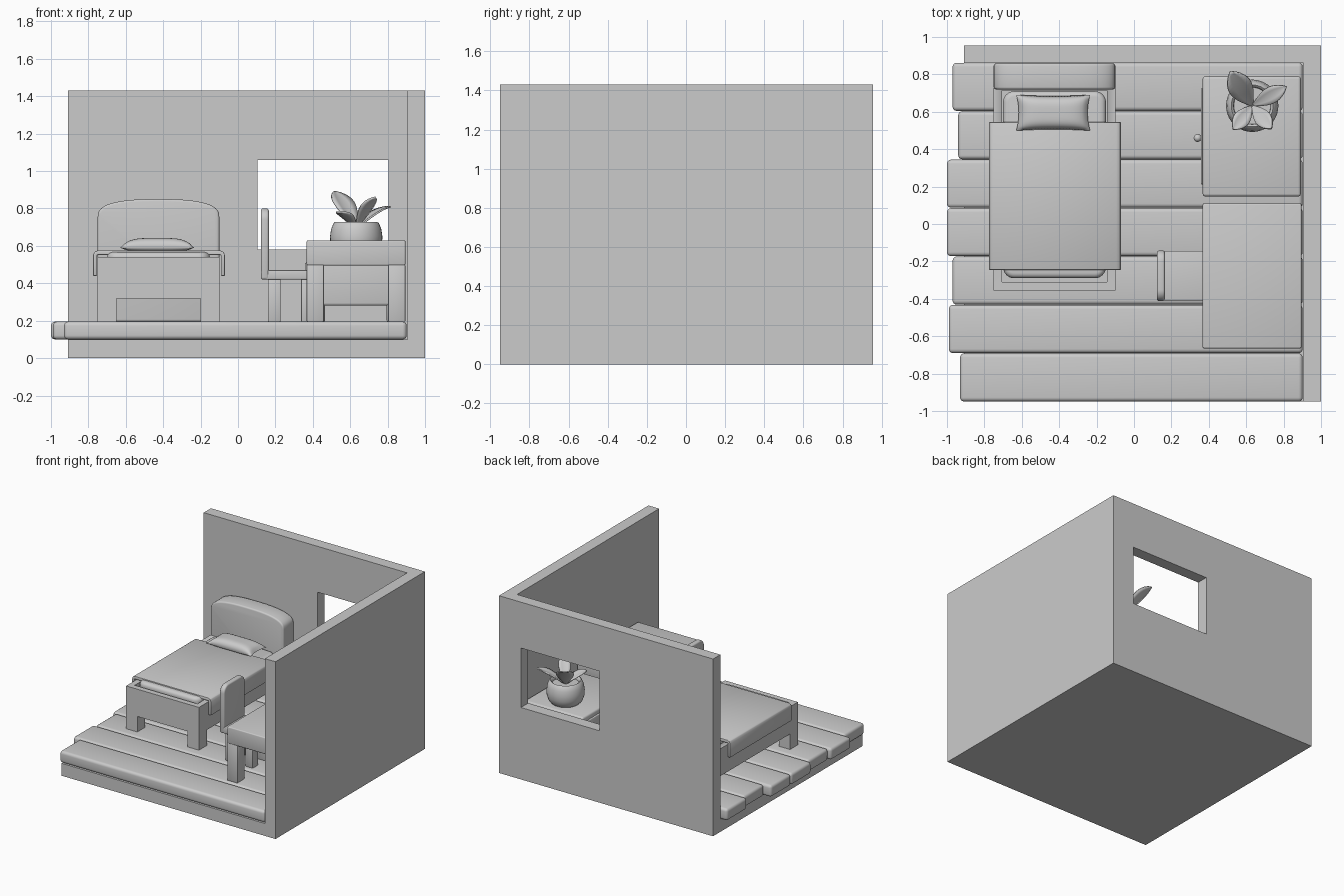
import bpy, bmesh, math
from mathutils import Vector

if "Cube" in bpy.data.objects:
    bpy.data.objects.remove(bpy.data.objects["Cube"])

grey = bpy.data.materials.new("light_grey")
grey.diffuse_color = (0.6, 0.6, 0.6, 1)
grey.use_nodes = True
grey.node_tree.nodes["Principled BSDF"].inputs["Base Color"].default_value = grey.diffuse_color


def finish(name, bm, bevel=0.0, segments=3, angle=35):
    """Bevel the sharp edges, then turn the bmesh into a named object."""
    bmesh.ops.recalc_face_normals(bm, faces=bm.faces)
    if bevel:
        sharp = [e for e in bm.edges if len(e.link_faces) == 2
                 and e.calc_face_angle() > math.radians(40)]
        bmesh.ops.bevel(bm, geom=sharp, offset=bevel, segments=segments,
                        affect='EDGES', profile=0.5, clamp_overlap=True)
    me = bpy.data.meshes.new(name)
    bm.to_mesh(me)
    bm.free()
    ob = bpy.data.objects.new(name, me)
    bpy.context.collection.objects.link(ob)
    me.materials.append(grey)
    select(ob)
    bpy.ops.object.shade_smooth_by_angle(angle=math.radians(angle))
    return ob


def select(ob):
    bpy.ops.object.select_all(action='DESELECT')
    ob.select_set(True)
    bpy.context.view_layer.objects.active = ob


def prism(name, axis, pts, t0, t1, bevel=0.0, segments=3):
    """Extrude a 2D outline along an axis."""
    place = {'x': lambda a, b, t: (t, a, b),
             'y': lambda a, b, t: (a, t, b),
             'z': lambda a, b, t: (a, b, t)}[axis]
    bm = bmesh.new()
    rings = [[bm.verts.new(place(a, b, t)) for a, b in pts] for t in (t0, t1)]
    n = len(pts)
    for ring in rings:
        bm.faces.new(ring)
    for i in range(n):
        j = (i + 1) % n
        bm.faces.new((rings[0][i], rings[0][j], rings[1][j], rings[1][i]))
    return finish(name, bm, bevel, segments)


def box(name, x0, x1, y0, y1, z0, z1, bevel=0.0, segments=3):
    return prism(name, 'z', [(x0, y0), (x1, y0), (x1, y1), (x0, y1)], z0, z1, bevel, segments)


def cut(ob, *bounds):
    cutter = box("cutter", *bounds)
    cutter.hide_render = True
    mod = ob.modifiers.new("cut", 'BOOLEAN')
    mod.operation, mod.object, mod.solver = 'DIFFERENCE', cutter, 'EXACT'
    select(ob)
    bpy.ops.object.modifier_apply(modifier=mod.name)
    bpy.data.objects.remove(cutter)


def rounded(x0, x1, y0, y1, radii, n=8):
    """Rounded rectangle; radii in order low-left, low-right, top-right, top-left."""
    pts = []
    for k, (cx, cy, sx, sy) in enumerate([(x0, y0, 1, 1), (x1, y0, -1, 1),
                                          (x1, y1, -1, -1), (x0, y1, 1, -1)]):
        r = radii[k]
        if not r:
            pts.append((cx, cy))
            continue
        for i in range(n + 1):
            a = math.pi + k * math.pi / 2 + i * math.pi / 2 / n
            pts.append((cx + sx * r + r * math.cos(a), cy + sy * r + r * math.sin(a)))
    return pts


def legs(name, x0, x1, y0, y1, z0, z1, w, bevel=0.006):
    i = 0
    for x in (x0, x1 - w):
        for y in (y0, y1 - w):
            i += 1
            box(f"{name}_{i}", x, x + w, y, y + w, z0, z1, bevel, 2)


# Room shell
box("floor_slab", -0.91, 0.905, -0.95, 0.865, 0, 0.1)
room = prism("room_walls", 'z', [(0.905, -0.95), (1, -0.95), (1, 0.955), (-0.91, 0.955),
                                 (-0.91, 0.862), (0.905, 0.862)], 0, 1.43)
cut(room, 0.105, 0.805, 0.8, 1.05, 0.58, 1.06)

# Floor planks with staggered left ends
for i, left in enumerate([-0.93, -0.99, -0.97, -1.0, -1.0, -0.94, -0.97]):
    y = -0.95 + i * 0.259
    box(f"floor_plank_{i + 1}", left, 0.902, y + 0.001, y + 0.258, 0.1, 0.195, 0.022, 4)

# Bed: frame tray, legs, headboard
frame = box("bed_frame", -0.75, -0.10, -0.355, 0.73, 0.32, 0.54)
cut(frame, -0.705, -0.145, -0.31, 0.715, 0.46, 0.7)
legs("bed_leg", -0.75, -0.10, -0.355, 0.73, 0.195, 0.33, 0.1, 0)
top = []
for i in range(25):
    a = math.pi * i / 24
    c, s = math.cos(a), math.sin(a)
    top.append((-0.425 + 0.325 * math.copysign(abs(c) ** 0.75, c), 0.755 + 0.095 * s ** 0.75
                if s > 1e-6 else 0.755))
prism("headboard", 'y', [(-0.75, 0.195), (-0.10, 0.195)] + top, 0.72, 0.858, 0.012)

# Mattress, blanket and pillow
prism("mattress", 'z', rounded(-0.7, -0.15, -0.29, 0.71, [0.06] * 4), 0.455, 0.567, 0.028, 4)
blanket = [(-0.775, 0.44), (-0.775, 0.55), (-0.768, 0.568), (-0.75, 0.576),
           (-0.095, 0.576), (-0.077, 0.568), (-0.07, 0.55), (-0.07, 0.44),
           (-0.092, 0.44), (-0.092, 0.552), (-0.753, 0.552), (-0.753, 0.44)]
prism("blanket", 'y', blanket, -0.245, 0.545, 0.004, 2)

bm = bmesh.new()
bmesh.ops.create_grid(bm, x_segments=24, y_segments=16, size=1)
bottom = bmesh.ops.duplicate(bm, geom=bm.verts[:] + bm.edges[:] + bm.faces[:])
under = {g for g in bottom["geom"] if isinstance(g, bmesh.types.BMVert)}
for v in bm.verts:
    u, w = v.co.x, v.co.y
    puff = (max(0, 1 - u ** 4) * max(0, 1 - w ** 4)) ** 0.6
    v.co = Vector((-0.432 + 0.198 * u * (1 - 0.07 * (1 - w * w)),
                   0.595 + 0.096 * w * (1 - 0.07 * (1 - u * u)),
                   0.59 + (-0.022 if v in under else 0.052) * puff))
bmesh.ops.remove_doubles(bm, verts=bm.verts, dist=0.0002)
finish("pillow", bm, angle=80)

# Desk
box("desk_top", 0.367, 0.895, -0.665, 0.11, 0.495, 0.63, 0.008)
legs("desk_leg", 0.367, 0.895, -0.665, 0.11, 0.195, 0.5, 0.093)

# Chair: back, seat, legs
prism("chair_back", 'x', rounded(-0.412, -0.142, 0.42, 0.80, [0, 0, 0.06, 0.06]),
      0.122, 0.165, 0.012)
prism("chair_seat", 'y', rounded(0.123, 0.43, 0.42, 0.47, [0.035, 0.015, 0.015, 0]),
      -0.410, -0.144, 0.006)
legs("chair_leg", 0.16, 0.405, -0.39, -0.165, 0.195, 0.425, 0.068, 0.005)

# Drawer cabinet
box("cabinet_body", 0.367, 0.892, 0.147, 0.79, 0.28, 0.55, 0.015)
legs("cabinet_leg", 0.372, 0.888, 0.152, 0.785, 0.195, 0.3, 0.093)
box("drawer_front", 0.357, 0.38, 0.212, 0.725, 0.33, 0.51, 0.006)
bm = bmesh.new()
bmesh.ops.create_uvsphere(bm, u_segments=20, v_segments=12, radius=0.021)
bmesh.ops.translate(bm, verts=bm.verts, vec=(0.34, 0.46, 0.44))
finish("drawer_knob", bm, angle=60)

# Plant pot, turned from a profile
PX, PY = 0.632, 0.632
profile = [(0, 0.55), (0.105, 0.55), (0.125, 0.572), (0.138, 0.61), (0.14, 0.65),
           (0.134, 0.69), (0.122, 0.72), (0.112, 0.729), (0.1, 0.72), (0.098, 0.7), (0, 0.7)]
bm = bmesh.new()
vs = [bm.verts.new((PX + r, PY, z)) for r, z in profile]
es = [bm.edges.new(p) for p in zip(vs, vs[1:])]
bmesh.ops.spin(bm, geom=vs + es, cent=(PX, PY, 0), axis=(0, 0, 1), angle=2 * math.pi, steps=40)
bmesh.ops.remove_doubles(bm, verts=bm.verts, dist=0.0001)
finish("plant_pot", bm, angle=50)


def leaf(name, tip, width):
    """Curved leaf, creased along the middle, with thin solid edges."""
    base, tip = Vector((PX, PY, 0.69)), Vector(tip)
    flat = Vector((tip.x - PX, tip.y - PY, 0))
    mid = (base + tip) / 2 + Vector((0, 0, 0.03))
    side = flat.cross(Vector((0, 0, 1))).normalized()
    n, bm, rows = 12, bmesh.new(), []
    for i in range(n + 1):
        t = i / n
        p = base * (1 - t) ** 2 + mid * 2 * t * (1 - t) + tip * t * t
        w = width / 2 * (0.04 + 0.96 * math.sin(math.pi * t ** 1.15) ** 0.85 if i < n else 0.03)
        rows.append([bm.verts.new(p + side * w * k + Vector((0, 0, 0.25 * w * abs(k))))
                     for k in (-1, -0.5, 0, 0.5, 1)])
    for r0, r1 in zip(rows, rows[1:]):
        for k in range(4):
            bm.faces.new((r0[k], r0[k + 1], r1[k + 1], r1[k]))
    ob = finish(name, bm)
    mod = ob.modifiers.new("thickness", 'SOLIDIFY')
    mod.thickness, mod.offset = 0.009, 0


leaf("leaf_1", (0.515, 0.815, 0.89), 0.13)
leaf("leaf_2", (0.815, 0.735, 0.81), 0.09)
leaf("leaf_3", (0.735, 0.51, 0.86), 0.09)
leaf("leaf_4", (0.53, 0.505, 0.78), 0.09)
